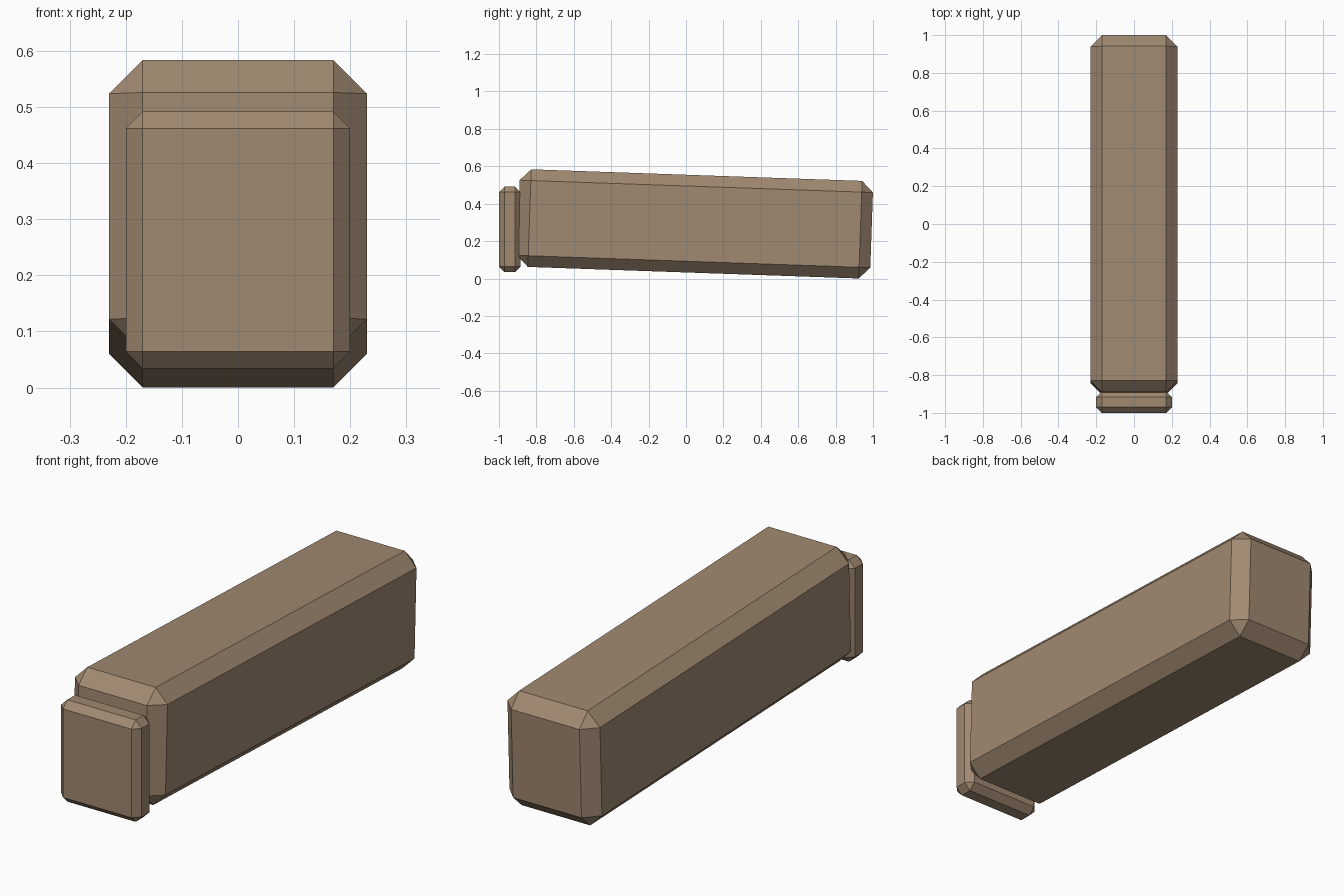
import bpy
import math

cube = bpy.data.objects.get("Cube")
if cube:
    bpy.data.objects.remove(cube, do_unlink=True)

brown = bpy.data.materials.new("warm brown")
brown.use_nodes = True
colour = (0.352, 0.25, 0.165, 1)
brown.diffuse_color = colour
brown.node_tree.nodes["Principled BSDF"].inputs["Base Color"].default_value = colour


def chamfered_box(name, size, location, chamfer, tilt=0):
    """Box with single-segment chamfers on every edge, tilted about x."""
    bpy.ops.mesh.primitive_cube_add(size=1, location=location)
    box = bpy.context.object
    box.name = name
    box.scale = size
    bpy.ops.object.transform_apply(location=False, rotation=False, scale=True)
    box.rotation_euler.x = math.radians(tilt)
    bevel = box.modifiers.new("chamfer", "BEVEL")
    bevel.width = chamfer
    bevel.segments = 1
    bevel.limit_method = 'NONE'
    box.data.materials.append(brown)
    return box


# Long body, sloping gently down to the back
chamfered_box("long_body", (0.46, 1.89, 0.522), (0, 0.048, 0.292), 0.06, tilt=-2)

# Upright plate at the front end
chamfered_box("front_plate", (0.40, 0.115, 0.458), (0, -0.9425, 0.263), 0.03)
